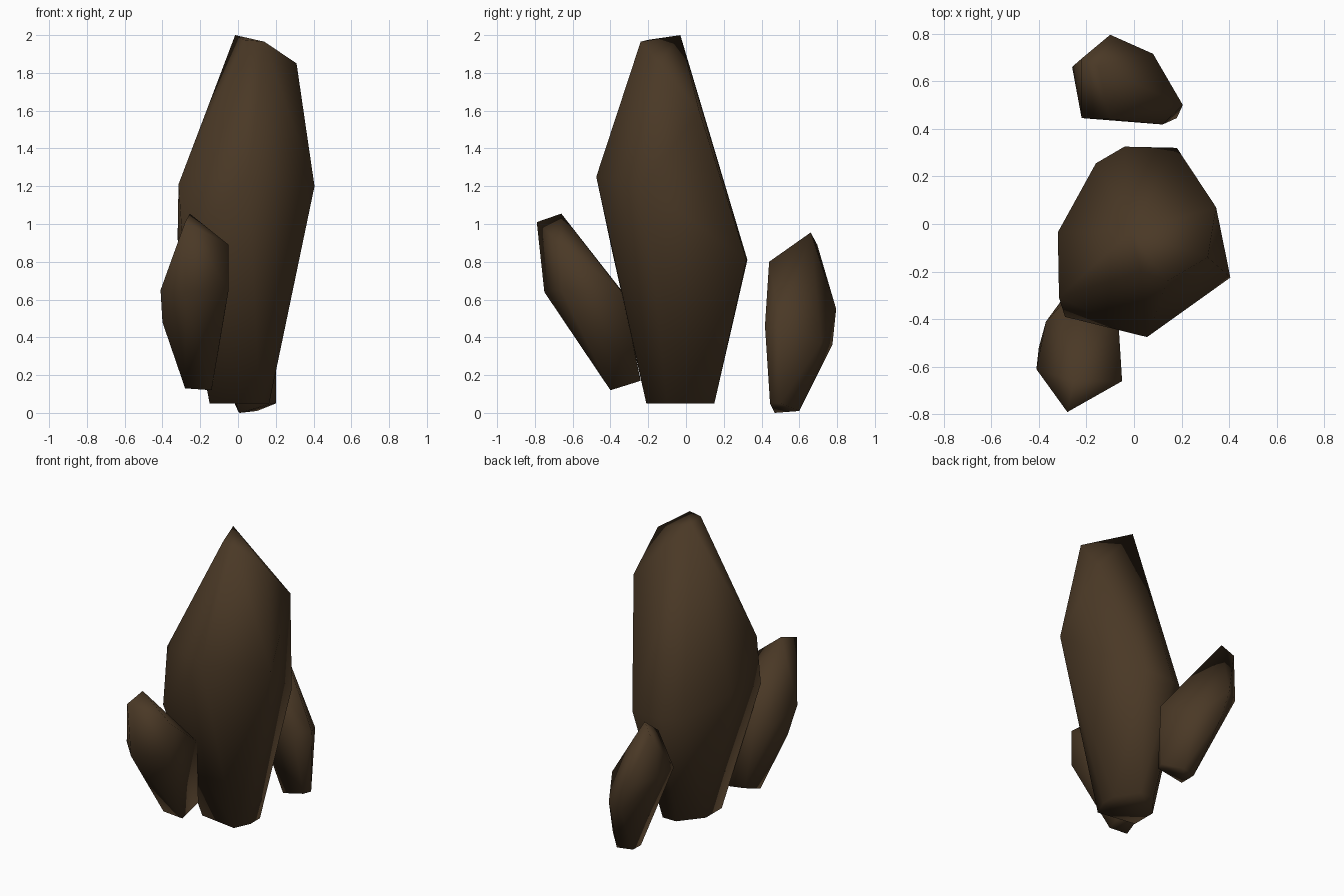
import bpy, bmesh, math

rock = bpy.data.materials.new("dark_brown_rock")
rock.diffuse_color = (0.068, 0.040, 0.019, 1)


def shard(name, corners):
    """Smooth-shaded stone: the convex hull of its few corner points."""
    bm = bmesh.new()
    for c in corners:
        bm.verts.new(c)
    bmesh.ops.convex_hull(bm, input=bm.verts[:])
    loose = [v for v in bm.verts if not v.link_faces]
    bmesh.ops.delete(bm, geom=loose, context='VERTS')
    bmesh.ops.dissolve_limit(bm, angle_limit=math.radians(2), verts=bm.verts[:], edges=bm.edges[:])
    bmesh.ops.recalc_face_normals(bm, faces=bm.faces[:])
    for f in bm.faces:
        f.smooth = True
    me = bpy.data.meshes.new(name)
    bm.to_mesh(me)
    bm.free()
    me.materials.append(rock)
    ob = bpy.data.objects.new(name, me)
    bpy.context.collection.objects.link(ob)
    return ob


# Tall central stone: flat foot, tilted belly, slanted tip
foot = [(x, y, 0.05) for x, y in [(-0.15, -0.17), (-0.15, 0.0), (-0.03, 0.15), (0.07, 0.15),
                                  (0.165, 0.0), (0.165, -0.1), (0.115, -0.21), (0.0, -0.19)]]
belly = [(-0.04, 0.325, 0.81), (0.18, 0.32, 0.81), (0.405, -0.225, 1.2), (0.055, -0.475, 1.25),
         (-0.29, -0.39, 0.85), (-0.315, -0.31, 1.21), (-0.32, -0.035, 0.92), (-0.16, 0.255, 0.82)]
tip = [(-0.015, -0.03, 2.0), (0.03, -0.2, 1.975), (0.14, -0.24, 1.965),
       (0.31, -0.14, 1.85), (0.345, 0.07, 1.6)]
shard("tall_stone", foot + belly + tip)

# Small stone leaning out to the front
shard("front_stone", [
    (-0.28, -0.40, 0.13), (-0.14, -0.40, 0.12), (-0.13, -0.24, 0.17), (-0.26, -0.26, 0.18),
    (-0.41, -0.61, 0.65), (-0.40, -0.52, 0.48), (-0.37, -0.41, 0.58), (-0.30, -0.335, 0.64),
    (-0.07, -0.34, 0.64), (-0.05, -0.66, 0.65), (-0.28, -0.75, 0.64),
    (-0.05, -0.66, 0.89), (-0.28, -0.79, 1.01), (-0.255, -0.66, 1.055)])

# Small stone standing behind
shard("back_stone", [
    (0.01, 0.47, 0.0), (0.0, 0.57, 0.01), (0.10, 0.60, 0.01), (0.20, 0.50, 0.05), (0.18, 0.445, 0.05),
    (0.205, 0.50, 0.46), (0.12, 0.418, 0.46), (-0.22, 0.445, 0.58), (-0.26, 0.66, 0.6),
    (-0.10, 0.795, 0.55), (-0.055, 0.775, 0.36), (0.08, 0.715, 0.37),
    (-0.15, 0.66, 0.955), (-0.22, 0.695, 0.89), (-0.10, 0.44, 0.8)])
